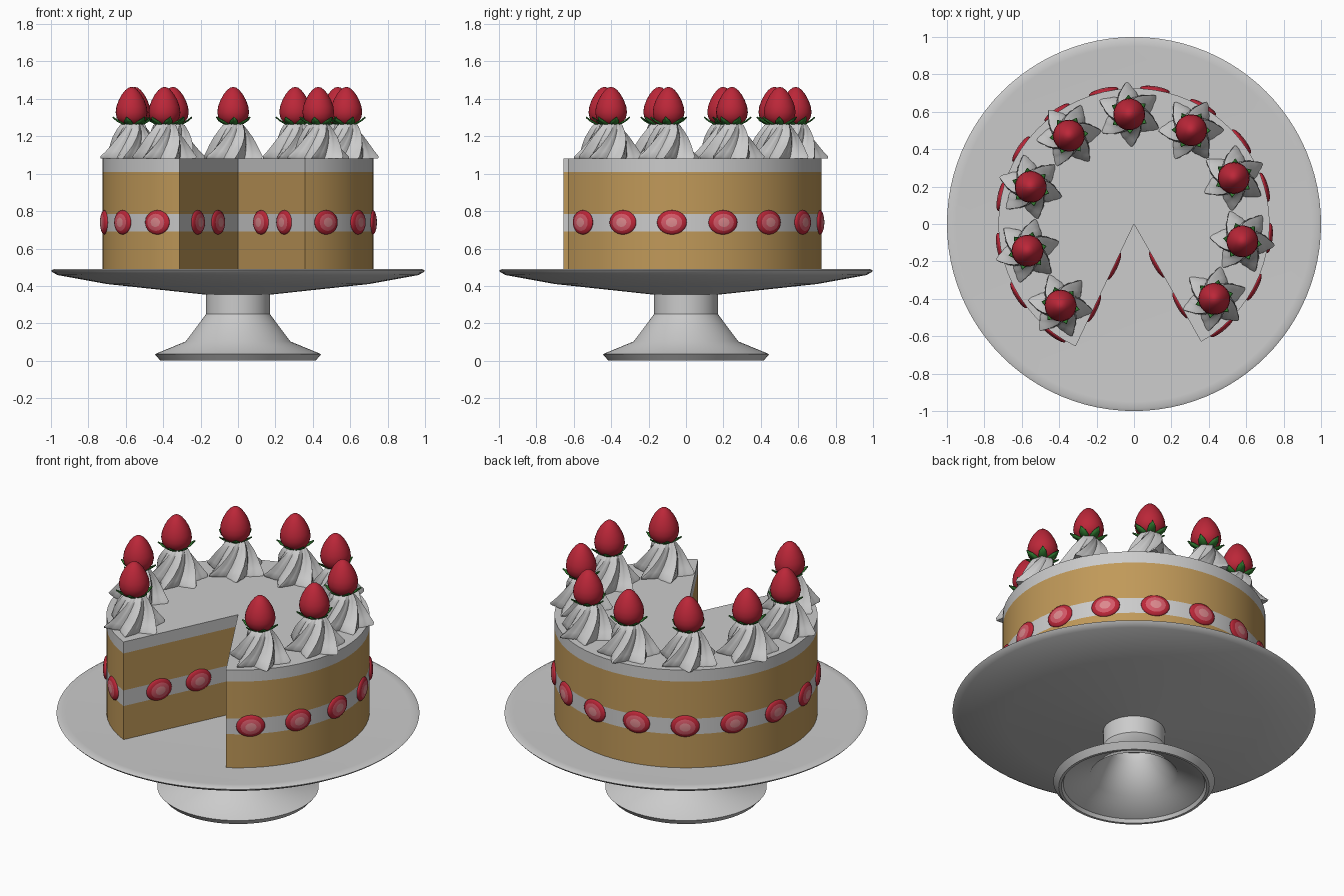
import bpy, bmesh, math
from mathutils import Matrix, Vector

if "Cube" in bpy.data.objects:
    bpy.data.objects.remove(bpy.data.objects["Cube"])

rad = math.radians
CUT_A, CUT_B = -60.3, 244.5      # the cake fills the arc between these angles
R = 0.725                        # cake radius


def mat(name, col):
    m = bpy.data.materials.new(name)
    m.diffuse_color = (*col, 1)
    m.use_nodes = True
    m.node_tree.nodes["Principled BSDF"].inputs["Base Color"].default_value = m.diffuse_color
    return m


CREAM = mat("cream", (0.8, 0.8, 0.8))
SPONGE = mat("sponge", (0.53, 0.32, 0.10))
RED = mat("berry_red", (0.50, 0.02, 0.04))
ROSE = mat("berry_rose", (0.66, 0.10, 0.14))
PINK = mat("berry_pink", (0.72, 0.25, 0.27))
GREEN = mat("leaf_green", (0.03, 0.20, 0.03))


def finish(bm, name, mats=(), angle=35):
    bmesh.ops.recalc_face_normals(bm, faces=bm.faces)
    me = bpy.data.meshes.new(name)
    bm.to_mesh(me)
    bm.free()
    for m in mats:
        me.materials.append(m)
    ob = bpy.data.objects.new(name, me)
    bpy.context.collection.objects.link(ob)
    bpy.ops.object.select_all(action='DESELECT')
    ob.select_set(True)
    bpy.context.view_layer.objects.active = ob
    bpy.ops.object.shade_smooth_by_angle(angle=rad(angle))
    return ob


def copy(ob, name, matrix):
    c = bpy.data.objects.new(name, ob.data)
    bpy.context.collection.objects.link(c)
    c.matrix_world = matrix
    for m in ob.modifiers:
        n = c.modifiers.new(m.name, m.type)
        n.thickness = m.thickness
    return c


def loft(bm, rings, closed=True):
    """Skin consecutive rings of points; returns vertex rings."""
    vr = [[bm.verts.new(p) for p in ring] for ring in rings]
    for a, b in zip(vr, vr[1:]):
        n = len(a)
        for i in range(n if closed else n - 1):
            j = (i + 1) % n
            bm.faces.new((a[i], a[j], b[j], b[i]))
    return vr


def lathe(name, profile, segs, mats=(), angle=35):
    bm = bmesh.new()
    loft(bm, [[(r * math.cos(math.tau * i / segs), r * math.sin(math.tau * i / segs), z)
               for i in range(segs)] for r, z in profile])
    bmesh.ops.remove_doubles(bm, verts=bm.verts, dist=1e-5)
    return finish(bm, name, mats, angle)


# Cake stand: hollow foot, stem and wide plate in one turned profile
lathe("cake_stand", [
    (0, 0.30), (0.13, 0.29), (0.135, 0.24), (0.24, 0.08), (0.39, 0.02), (0.40, 0),
    (0.415, 0), (0.445, 0.035), (0.28, 0.103), (0.17, 0.25), (0.17, 0.353),
    (0.70, 0.41), (0.965, 0.458), (0.99, 0.472), (1.0, 0.483), (0.985, 0.490),
    (0.95, 0.490), (0.88, 0.486), (0, 0.486)], 96)

# Cake body with a slice removed: sponge, cream, sponge, icing
bm = bmesh.new()
N = 56
outline = [(0, 0)] + [(R * math.cos(rad(CUT_A + (CUT_B - CUT_A) * i / N)),
                       R * math.sin(rad(CUT_A + (CUT_B - CUT_A) * i / N))) for i in range(N + 1)]
levels = [0.486, 0.69, 0.785, 1.01, 1.08]
rings = loft(bm, [[(x, y, z) for x, y in outline] for z in levels])
for f in bm.faces:
    z = f.calc_center_median().z
    f.material_index = 0 if z < 0.69 or 0.785 < z < 1.01 else 1
for ring in (rings[0], rings[-1]):
    for i in range(1, N + 1):
        f = bm.faces.new((ring[0], ring[i], ring[i + 1]))
        f.material_index = 1 if ring is rings[-1] else 0
finish(bm, "cake", (SPONGE, CREAM))

# Strawberry slices set in the cream layer
bm = bmesh.new()
bmesh.ops.create_uvsphere(bm, u_segments=28, v_segments=16, radius=1)
for f in bm.faces:
    c = f.calc_center_median()
    d = math.hypot(c.x, c.y)
    f.material_index = 2 if d < 0.4 else 1 if d < 0.72 else 0
bmesh.ops.scale(bm, vec=(0.08, 0.065, 0.02), verts=bm.verts)
slice_ob = finish(bm, "strawberry_slice", (RED, ROSE, PINK), 60)


def slice_matrix(x, y, facing):
    c, s = math.cos(rad(facing)), math.sin(rad(facing))
    return Matrix(((-s, 0, c, x), (c, 0, s, y), (0, 1, 0, 0.74), (0, 0, 0, 1)))


spots = []
for i in range(14):                                   # around the outside
    a = -49.5 + 283 / 13 * i
    spots.append((R * math.cos(rad(a)), R * math.sin(rad(a)), a))
for a, turn in ((CUT_A, -90), (CUT_B, 90)):           # on the two cut faces
    for d in (0.25, 0.50):
        spots.append((d * math.cos(rad(a)), d * math.sin(rad(a)), a + turn))
slice_ob.matrix_world = slice_matrix(*spots[0])
for i, s in enumerate(spots[1:], 2):
    copy(slice_ob, f"strawberry_slice_{i}", slice_matrix(*s))

# Piped cream swirl: twisted star loft
bm = bmesh.new()
LOBES, SEG = 6, 72
rings = []
for r, z, depth, twist in ((0.140, 0.0, 0.20, 0), (0.142, 0.012, 0.20, 3), (0.125, 0.04, 0.18, 10),
                           (0.108, 0.075, 0.16, 20), (0.090, 0.115, 0.14, 32),
                           (0.072, 0.15, 0.12, 44), (0.056, 0.18, 0.10, 55), (0.03, 0.197, 0.06, 62)):
    ring = []
    for i in range(SEG):
        t = math.tau * i / SEG
        w = 1 - 2 * abs(math.sin(LOBES * t / 2)) ** 1.3       # pointed lobes
        k = r * (1 + depth * w + 0.025 * math.cos(3 * LOBES * t))
        ring.append((k * math.cos(t + rad(twist)), k * math.sin(t + rad(twist)), z))
    rings.append(ring)
vr = loft(bm, rings)
bm.faces.new(vr[0])
bm.faces.new(vr[-1])
swirl = finish(bm, "cream_swirl", (CREAM,), 40)

# Whole strawberry
berry = lathe("strawberry", [
    (0, 0.178), (0.035, 0.181), (0.062, 0.194), (0.079, 0.218), (0.085, 0.247), (0.081, 0.279),
    (0.069, 0.312), (0.052, 0.343), (0.033, 0.367), (0.016, 0.380), (0, 0.384)], 28, (RED,), 60)

# Leaf crown cupping the strawberry
bm = bmesh.new()
for i in range(6):
    rot = Matrix.Rotation(math.tau * i / 6, 3, 'Z')
    left, mid, right = [], [], []
    for r, w, z in ((0.02, 0.010, 0.180), (0.05, 0.024, 0.182), (0.08, 0.020, 0.198), (0.104, 0.001, 0.218)):
        left.append(bm.verts.new(rot @ Vector((r, -w, z + 0.004))))
        mid.append(bm.verts.new(rot @ Vector((r, 0, z))))
        right.append(bm.verts.new(rot @ Vector((r, w, z + 0.004))))
    for j in range(3):
        bm.faces.new((left[j], mid[j], mid[j + 1], left[j + 1]))
        bm.faces.new((mid[j], right[j], right[j + 1], mid[j + 1]))
crown = finish(bm, "strawberry_leaves", (GREEN,), 60)
crown.modifiers.new("thickness", 'SOLIDIFY').thickness = 0.005

# Ring of nine toppings
for i in range(9):
    a = rad(-43 + 271 / 8 * i)
    m = Matrix.Translation((0.587 * math.cos(a), 0.587 * math.sin(a), 1.08)) @ Matrix.Rotation(a, 4, 'Z')
    for ob in (swirl, berry, crown):
        if i == 0:
            ob.matrix_world = m
        else:
            copy(ob, f"{ob.name}_{i + 1}", m)
